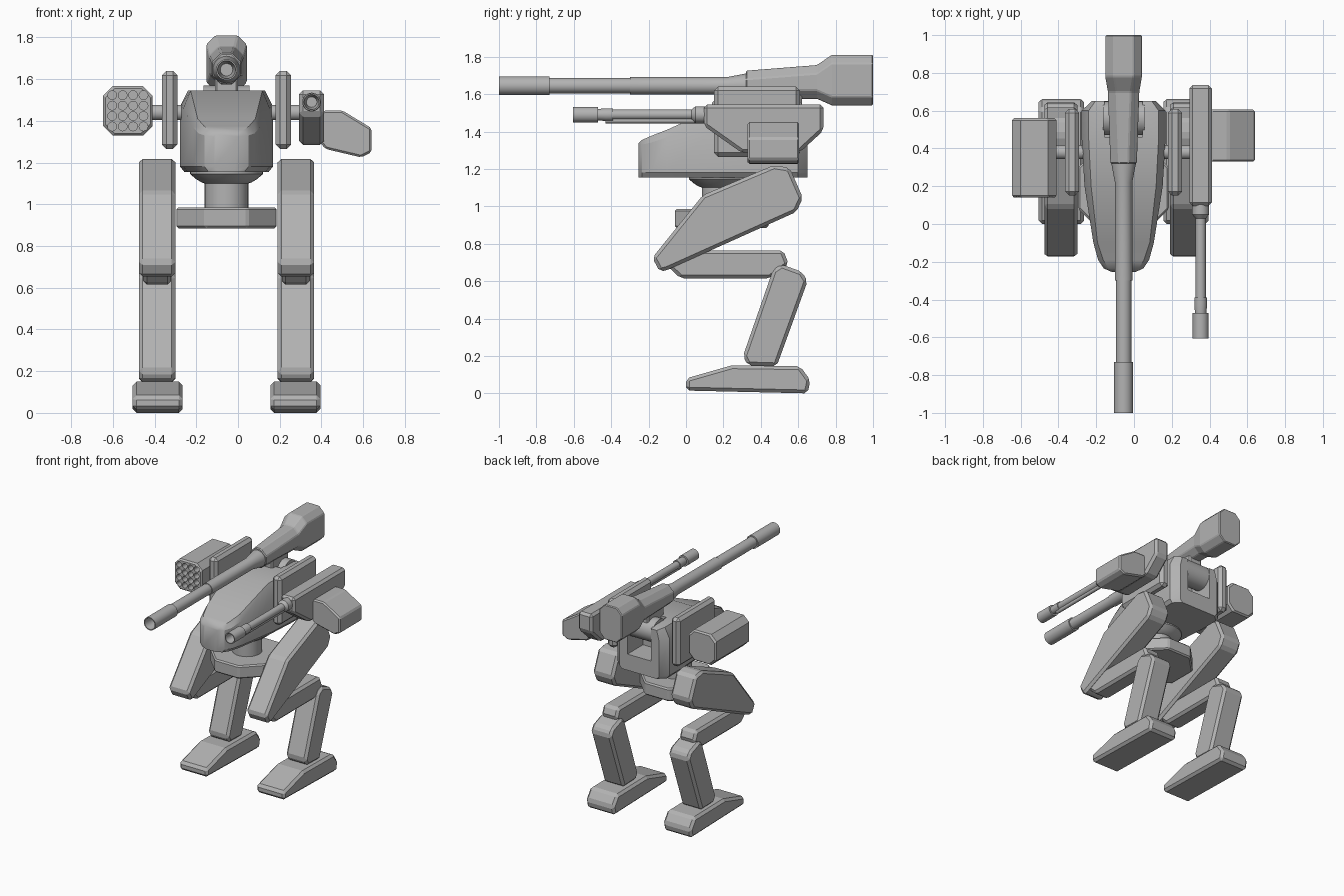
import bpy, bmesh, math
from mathutils import Vector

if "Cube" in bpy.data.objects:
    bpy.data.objects.remove(bpy.data.objects["Cube"], do_unlink=True)

CX = -0.055          # symmetry plane of the walker
TAU = math.tau

grey = bpy.data.materials.new("plain grey")
grey.use_nodes = True
grey.diffuse_color = (0.45, 0.45, 0.45, 1)
grey.node_tree.nodes["Principled BSDF"].inputs["Base Color"].default_value = (0.45, 0.45, 0.45, 1)


def loft(name, rings, bevel=0.0, smooth=False):
    """Skin a list of equal-length point rings and cap both ends."""
    bm = bmesh.new()
    rows = [[bm.verts.new(p) for p in ring] for ring in rings]
    n = len(rows[0])
    for a, b in zip(rows, rows[1:]):
        for i in range(n):
            j = (i + 1) % n
            bm.faces.new((a[i], a[j], b[j], b[i]))
    bm.faces.new(rows[0])
    bm.faces.new(rows[-1])
    bmesh.ops.recalc_face_normals(bm, faces=bm.faces)
    mesh = bpy.data.meshes.new(name)
    bm.to_mesh(mesh)
    bm.free()
    mesh.materials.append(grey)
    obj = bpy.data.objects.new(name, mesh)
    bpy.context.collection.objects.link(obj)
    if bevel:
        mod = obj.modifiers.new("chamfer", "BEVEL")
        mod.width = bevel
        mod.segments = 1
        mod.limit_method = "ANGLE"
        mod.angle_limit = math.radians(25)
    if smooth:
        bpy.ops.object.select_all(action="DESELECT")
        obj.select_set(True)
        bpy.context.view_layer.objects.active = obj
        bpy.ops.object.shade_smooth_by_angle(angle=math.radians(32))
    return obj


def slab(name, profile, x0, x1, bevel=0.015):
    """Side profile (y, z) extruded across x."""
    return loft(name, [[(x, y, z) for y, z in profile] for x in (x0, x1)], bevel)


def block(name, x0, x1, y0, y1, z0, z1, bevel=0.015):
    return slab(name, [(y0, z0), (y1, z0), (y1, z1), (y0, z1)], x0, x1, bevel)


def lathe(name, profile, centre, axis, sides=32):
    """Revolve (position, radius) pairs about a line along the axis."""
    k = "xyz".index(axis)
    u, v = [i for i in range(3) if i != k]
    rings = []
    for pos, r in profile:
        ring = []
        for i in range(sides):
            p = Vector(centre)
            p[k] = pos
            p[u] += r * math.cos(TAU * i / sides)
            p[v] += r * math.sin(TAU * i / sides)
            ring.append(p)
        rings.append(ring)
    return loft(name, rings, smooth=True)


def octagon(cx, cz, hw, hh, c, y):
    """Chamfered rectangle in the xz plane at depth y."""
    pts = [(hw, hh - c), (hw - c, hh), (c - hw, hh), (-hw, hh - c),
           (-hw, c - hh), (c - hw, -hh), (hw - c, -hh), (hw, c - hh)]
    return [(cx + x, y, cz + z) for x, z in pts]


def cut(obj, cutters):
    """Subtract the cutters, then discard them."""
    bpy.context.view_layer.objects.active = obj
    for c in cutters:
        c.hide_render = True
        mod = obj.modifiers.new("cut", "BOOLEAN")
        mod.operation = "DIFFERENCE"
        mod.solver = "EXACT"
        mod.object = c
        bpy.ops.object.modifier_apply(modifier=mod.name)
        bpy.data.objects.remove(c, do_unlink=True)


# Legs, the same on both sides
THIGH = [(-0.18, 0.725), (-0.14, 0.65), (-0.1, 0.66), (0.59, 0.97),
         (0.625, 1.045), (0.555, 1.205), (0.47, 1.22), (0.09, 1.06)]
KNEE = [(-0.12, 0.7), (-0.03, 0.615), (0.45, 0.615), (0.55, 0.69), (0.52, 0.765), (0.05, 0.765)]
SHIN = [(0.305, 0.2), (0.33, 0.15), (0.485, 0.145), (0.65, 0.6),
        (0.62, 0.65), (0.51, 0.69), (0.465, 0.66)]
FOOT = [(0, 0.08), (0, 0.015), (0.65, 0), (0.665, 0.07), (0.61, 0.145), (0.245, 0.15)]
for side, label in ((1, "left"), (-1, "right")):
    def pair(part, profile, inner, outer, bevel):
        slab(label + "_" + part, profile, CX + side * inner, CX + side * outer, bevel)
    pair("thigh", THIGH, 0.245, 0.42, 0.018)
    pair("middle_leg", KNEE, 0.265, 0.4, 0.018)
    pair("shin", SHIN, 0.245, 0.42, 0.018)
    pair("foot", FOOT, 0.21, 0.45, 0.018)
    a, b = sorted((CX + side * 0.235, CX + side * 0.31))
    block(label + "_shoulder_plate", a, b, 0.15, 0.61, 1.265, 1.64, 0.022)

# Hip platform and turning waist
hip = [(0.1, -0.25), (0.24, -0.11), (0.24, 0.11), (0.1, 0.25),
       (-0.1, 0.25), (-0.24, 0.11), (-0.24, -0.11), (-0.1, -0.25)]
loft("hip_platform", [[(CX + x, 0.19 + y, z) for x, y in hip] for z in (0.885, 0.985)], 0.01)
lathe("waist", [(0.96, 0.105), (1.1, 0.105), (1.105, 0.12), (1.12, 0.145),
                (1.145, 0.175), (1.18, 0.175)], (CX, 0.19, 0), "z")

# Torso: rows are y, side half width, side top, deck half width, deck height
hull = [(-0.255, 0.06, 1.325, 0.05, 1.335), (-0.235, 0.105, 1.33, 0.08, 1.355),
        (-0.19, 0.135, 1.34, 0.108, 1.375), (-0.1, 0.16, 1.37, 0.138, 1.41),
        (0.2, 0.207, 1.46, 0.172, 1.545), (0.45, 0.222, 1.47, 0.185, 1.545),
        (0.6, 0.222, 1.47, 0.185, 1.545), (0.65, 0.17, 1.45, 0.15, 1.53)]
rings = []
for y, w, zs, wt, zt in hull:
    half = [(w - 0.02, 1.155), (w, 1.18), (w, zs), (wt, zt)]
    rings.append([(CX + x, y, z) for x, z in half] + [(CX - x, y, z) for x, z in reversed(half)])
torso = loft("torso", rings, smooth=True)
cut(torso, [block("slot_cutter", CX - 0.1, CX + 0.1, 0.46, 0.8, 1.28, 1.8, 0)])
lathe("gun_pivot", [(CX - 0.11, 0.09), (CX + 0.11, 0.09)], (0, 0.56, 1.48), "x")
block("gun_pedestal", CX - 0.055, CX + 0.055, 0.42, 0.62, 1.45, 1.62, 0.01)
lathe("weapon_axle", [(-0.43, 0.037), (0.32, 0.037)], (0, 0.38, 1.44), "x", 24)

# Main gun: housing rows are y, half width, bottom, top
housing = [(0.32, 0.07, 1.575, 1.725), (0.7, 0.083, 1.575, 1.755),
           (0.78, 0.097, 1.54, 1.81), (1.0, 0.097, 1.54, 1.81)]
loft("main_gun_housing", [octagon(CX, (lo + hi) / 2, w, (hi - lo) / 2, 0.045, y)
                          for y, w, lo, hi in housing], 0.006)
lathe("main_gun_barrel", [(-0.85, 0.03), (-1.0, 0.043), (-1.0, 0.05), (-0.73, 0.05),
                          (-0.73, 0.041), (-0.3, 0.041), (-0.3, 0.046), (0.22, 0.046),
                          (0.32, 0.065), (0.36, 0.065)], (CX, 0, 1.645), "y")

# Rocket pod with bored tubes
PX, PZ = -0.528, 1.448
pod = loft("rocket_pod", [octagon(PX, PZ, w, w, 0.045, y)
                          for y, w in ((0.14, 0.108), (0.152, 0.118), (0.548, 0.118), (0.56, 0.108))])
cut(pod, [lathe("bore_cutter", [(0.1, 0.021), (0.2, 0.021)],
                (PX + (i - 1.5) * 0.05, 0, PZ + (j - 1.5) * 0.05), "y", 16)
          for i in range(4) for j in range(4)])

# Side cannon
CANNON = [(0.095, 1.545), (0.735, 1.545), (0.735, 1.405), (0.61, 1.29), (0.3, 1.285), (0.095, 1.43)]
slab("side_cannon_body", CANNON, 0.293, 0.412, 0.018)
lathe("side_cannon_barrel", [(-0.52, 0.025), (-0.605, 0.036), (-0.605, 0.042), (-0.47, 0.042),
                             (-0.47, 0.03), (-0.43, 0.034), (-0.39, 0.034), (-0.39, 0.027),
                             (0.03, 0.027), (0.05, 0.045), (0.11, 0.045)], (0.353, 0, 1.49), "y")
lathe("side_cannon_gas_tube", [(-0.43, 0.014), (0.12, 0.014)], (0.353, 0, 1.458), "y", 16)

# Ammunition box beside the cannon
box = [(0.41, 1.45), (0.5, 1.45), (0.64, 1.365), (0.64, 1.25),
       (0.59, 1.225), (0.42, 1.265), (0.39, 1.3), (0.39, 1.42)]
loft("ammunition_box", [[(x, y, z) for x, z in box] for y in (0.33, 0.605)], 0.01)
